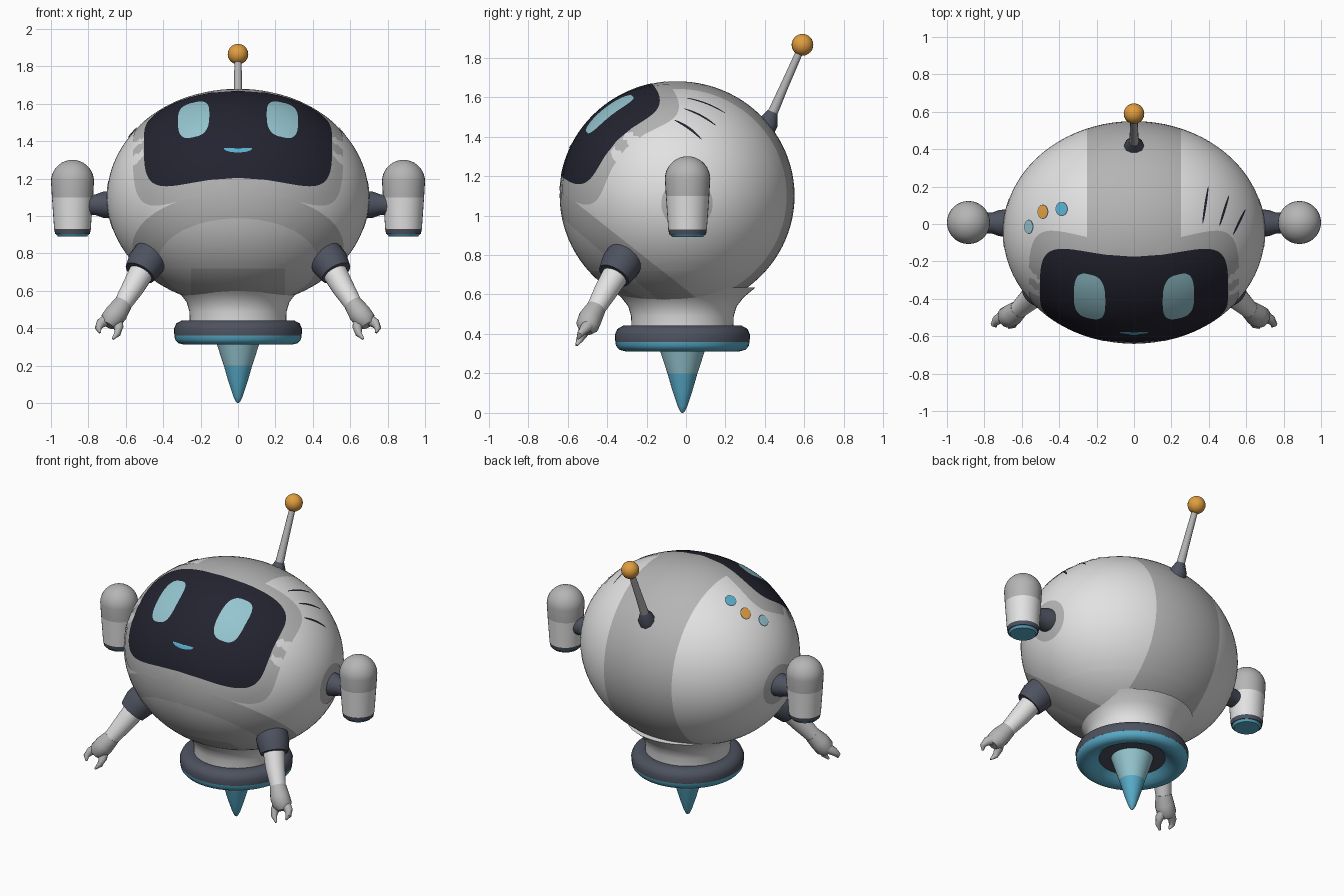
import bpy, bmesh, math
from mathutils import Vector

cube = bpy.data.objects.get("Cube")
if cube:
    bpy.data.objects.remove(cube)


def material(name, r, g, b):
    m = bpy.data.materials.new(name)
    m.use_nodes = True
    m.diffuse_color = (r, g, b, 1)
    m.node_tree.nodes["Principled BSDF"].inputs["Base Color"].default_value = (r, g, b, 1)
    return m


WHITE = material("shell_white", .76, .76, .76)
PALE = material("belly_grey", .6, .6, .6)
GREY = material("panel_grey", .46, .46, .46)
NAVY = material("visor_navy", .017, .017, .03)
SLATE = material("joint_slate", .075, .085, .115)
ICE = material("ice_blue", .3, .56, .63)
BLUE = material("bright_blue", .1, .42, .6)
ORANGE = material("orange", .75, .34, .05)

CENTRE = Vector((0, -.045, 1.1))
RADII = Vector((.7, .595, .58))
X, Y, Z = Vector((1, 0, 0)), Vector((0, 1, 0)), Vector((0, 0, 1))
FACE = (X, (Y + Z).normalized(), (Z - Y).normalized())
TOP = (X, Y, Z)


def finish(name, bm, mats):
    mesh = bpy.data.meshes.new(name)
    bm.to_mesh(mesh)
    bm.free()
    for m in mats:
        mesh.materials.append(m)
    mesh.shade_smooth()
    mesh.set_sharp_from_angle(angle=math.radians(40))
    obj = bpy.data.objects.new(name, mesh)
    bpy.context.collection.objects.link(obj)
    return obj


def sweep(name, rings, mat, axis=None, sides=32):
    """Skin circles (position, radius) along a path, or around a fixed axis."""
    bm = bmesh.new()
    pts = [Vector(p) for p, r in rings]
    loops = []
    for i, (p, r) in enumerate(rings):
        d = axis or pts[min(i + 1, len(pts) - 1)] - pts[max(i - 1, 0)]
        q = d.to_track_quat('Z', 'Y')
        loops.append([bm.verts.new(pts[i] + q @ Vector((
            r * math.cos(math.tau * k / sides), r * math.sin(math.tau * k / sides), 0)))
            for k in range(sides)])
    for a, b in zip(loops, loops[1:]):
        for k in range(sides):
            j = (k + 1) % sides
            bm.faces.new((a[k], a[j], b[j], b[k]))
    bm.faces.new(loops[0][::-1])
    bm.faces.new(loops[-1])
    bmesh.ops.recalc_face_normals(bm, faces=bm.faces)
    return finish(name, bm, [mat])


def lathe(name, x, y, profile, mat, sides=48):
    return sweep(name, [((x, y, z), r) for r, z in profile], mat, Z, sides)


def ball(name, pos, r, mat):
    bm = bmesh.new()
    bmesh.ops.create_uvsphere(bm, u_segments=20, v_segments=12, radius=r)
    bmesh.ops.translate(bm, verts=bm.verts, vec=pos)
    return finish(name, bm, [mat])


def on_body(u, v, frame, lift):
    """Project a point of a flat frame onto the body surface."""
    p = frame[0] * u + frame[1] * v
    a = Vector(p[i] / RADII[i] for i in range(3))
    b = Vector(frame[2][i] / RADII[i] for i in range(3))
    k, h, c = b.dot(b), a.dot(b), a.dot(a) - 1
    t = (-h + math.sqrt(max(h * h - k * c, 0))) / k
    return CENTRE + (p + frame[2] * t) * (1 + lift)


def superellipse(w, h, power, count=72):
    out = []
    for k in range(count):
        c, s = math.cos(math.tau * k / count), math.sin(math.tau * k / count)
        out.append((w * math.copysign(abs(c) ** (2 / power), c),
                    h * math.copysign(abs(s) ** (2 / power), s)))
    return out


def plate(name, outline, mid, frame, mat, lift, steps=6, turn=0):
    """A thin painted panel that follows the curve of the body."""
    bm = bmesh.new()
    co, si = math.cos(turn), math.sin(turn)
    loops = []
    for n in range(1, steps + 1):
        f = n / steps
        loops.append([bm.verts.new(on_body(mid[0] + f * (u * co - v * si),
                                           mid[1] + f * (u * si + v * co), frame, lift))
                      for u, v in outline])
    core = bm.verts.new(on_body(*mid, frame, lift))
    count = len(outline)
    for k in range(count):
        j = (k + 1) % count
        bm.faces.new((core, loops[0][k], loops[0][j]))
        for a, b in zip(loops, loops[1:]):
            bm.faces.new((a[k], b[k], b[j], a[j]))
    bm.normal_update()
    if sum(f.normal.dot(frame[2]) for f in bm.faces) < 0:
        bmesh.ops.reverse_faces(bm, faces=bm.faces)
    return finish(name, bm, [mat])


# Body shell, cut along the stripe and belly edges
bm = bmesh.new()
bmesh.ops.create_uvsphere(bm, u_segments=80, v_segments=48, radius=1)
for v in bm.verts:
    v.co = CENTRE + v.co * RADII
RIM = (Vector((0, -.64, 1.13)), Vector((0, .79, 1)))
BELLY = (Vector((0, -.62, .98)), Vector((0, .85, 1)))
HEM = (Vector((0, 0, .72)), Z)
for co, no in (RIM, BELLY, HEM, (X * .25, X), (X * -.25, X)):
    bmesh.ops.bisect_plane(bm, geom=bm.verts[:] + bm.edges[:] + bm.faces[:],
                           plane_co=co, plane_no=no, dist=1e-5)


def below(p, plane):
    return (p - plane[0]).dot(plane[1]) < 0


for f in bm.faces:
    p = f.calc_center_median()
    stripe = abs(p.x) < .25
    if below(p, BELLY):
        f.material_index = 2 if stripe and below(p, HEM) else 1
    elif below(p, RIM) or stripe:
        f.material_index = 2
finish("body", bm, [WHITE, PALE, GREY])

# Face
plate("visor_border", superellipse(.56, .385, 4), (0, -.016), FACE, GREY, .003, 20)
plate("visor", superellipse(.5, .325, 4), (0, -.016), FACE, NAVY, .006, 20)
smile = [(.075 * math.cos(math.pi * k / 16), .012 - .026 * math.sin(math.pi * k / 16))
         for k in range(17)]
plate("mouth", smile, (0, -.202), FACE, BLUE, .01)
for side, s in (("left", 1), ("right", -1)):
    plate(side + "_eye", superellipse(.083, .147, 3), (s * .235, .05), FACE, ICE, .01)

# Buttons and vents on top
for n, (x, y, mat) in enumerate(((-.385, .125, BLUE), (-.485, .11, ORANGE), (-.56, .03, ICE))):
    plate(f"button_{n + 1}_edge", superellipse(.033 - n * .004, .038, 2), (x, y), TOP, SLATE, .004)
    plate(f"button_{n + 1}", superellipse(.029 - n * .004, .034, 2), (x, y), TOP, mat, .008)
for n, (x, y, length) in enumerate(((.38, .145, .1), (.48, .115, .085), (.56, .055, .075))):
    plate(f"vent_{n + 1}", superellipse(.006, length, 2, 32), (x, y), TOP, NAVY, .005, turn=-.15 * (n + 1))

# Neck, hover ring and thruster cone
BASE_Y = -.018
lathe("neck", 0, BASE_Y, [(.37, .635), (.31, .585), (.275, .54), (.26, .49), (.258, .42)], WHITE)
lathe("hover_ring", 0, BASE_Y, [(.2, .42), (.25, .44), (.3, .442), (.33, .425), (.343, .395), (.34, .36)], SLATE)
lathe("hover_bowl", 0, BASE_Y, [(.34, .362), (.337, .34), (.32, .32), (.29, .312), (.26, .318),
                                (.23, .335), (.19, .37), (.17, .39)], BLUE)
lathe("bowl_core", 0, BASE_Y, [(.19, .4), (.175, .384)], SLATE)
lathe("cone_upper", 0, BASE_Y, [(.135, .385), (.112, .31), (.076, .2)], ICE)
lathe("cone_tip", 0, BASE_Y, [(.076, .2), (.05, .11), (.025, .035), (.012, .008), (.003, 0)], BLUE)

# Antenna
sweep("antenna_base", [((0, .395, 1.43), .055), ((0, .42, 1.475), .052), ((0, .44, 1.525), .028)], SLATE, sides=10)
sweep("antenna_rod", [((0, .43, 1.5), .027), ((0, .5, 1.66), .022), ((0, .58, 1.84), .019)], GREY, sides=14)
ball("antenna_ball", (0, .59, 1.865), .055, ORANGE)

# Side pods, arms and hands
for side, s in (("left", 1), ("right", -1)):
    plate(side + "_pod_socket", superellipse(.13, .13, 2), (.05, -.04), (Y, Z, X * s), GREY, .003)
    sweep(side + "_pod_joint", [((s * .66, .005, 1.06), .075), ((s * .72, .005, 1.06), .07),
                                ((s * .76, .005, 1.06), .056), ((s * .82, .005, 1.06), .056)], SLATE)
    dome = [(.115 * math.cos(a * math.pi / 18), 1.185 + .115 * math.sin(a * math.pi / 18))
            for a in range(9)]
    px = s * .885
    lathe(side + "_pod_dome", px, .008, [(.11, 1.1)] + dome + [(.004, 1.3)], GREY, 32)
    lathe(side + "_pod_shell", px, .008, [(.11, 1.1), (.098, .93)], WHITE, 32)
    lathe(side + "_pod_rim", px, .008, [(.098, .93), (.093, .904)], SLATE, 32)
    lathe(side + "_pod_thruster", px, .008, [(.09, .906), (.078, .89)], BLUE, 32)

    def limb(name, rings, mat, sides=20):
        sweep(f"{side}_{name}", [((s * x, y, z), r) for x, y, z, r in rings], mat, sides=sides)

    limb("shoulder_collar", [(.4, -.26, .87, .09), (.455, -.3, .8, .093)], WHITE)
    limb("shoulder", [(.43, -.28, .835, .08), (.455, -.3, .8, .098), (.495, -.335, .745, .1),
                      (.525, -.365, .695, .085)], SLATE)
    limb("forearm", [(.51, -.35, .71, .068), (.56, -.405, .62, .06), (.625, -.465, .515, .046)], WHITE)
    limb("hand", [(.615, -.455, .53, .05), (.65, -.485, .48, .06), (.68, -.5, .44, .058),
                  (.695, -.51, .415, .035)], GREY)
    limb("outer_finger", [(.69, -.49, .45, .034), (.735, -.515, .425, .026), (.748, -.535, .4, .018),
                          (.738, -.548, .375, .006)], GREY, 12)
    limb("inner_finger", [(.65, -.49, .45, .034), (.638, -.52, .405, .026), (.645, -.54, .37, .018),
                          (.67, -.555, .342, .006)], GREY, 12)
